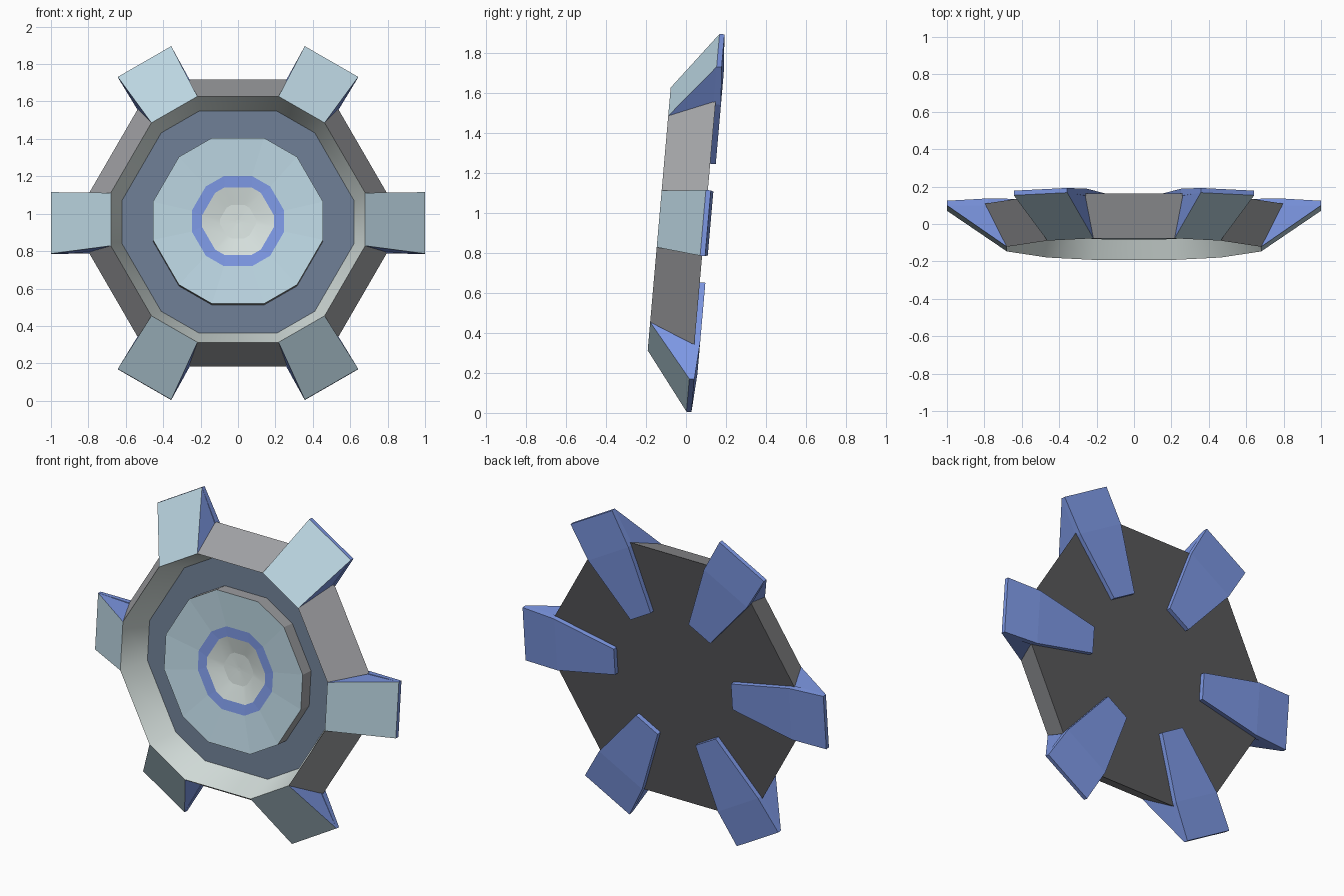
import bpy, bmesh
from math import pi, sqrt, radians
from mathutils import Matrix, Vector

cube = bpy.data.objects.get("Cube")
if cube:
    bpy.data.objects.remove(cube, do_unlink=True)


def material(name, rgb):
    lin = [((c / 255 + 0.055) / 1.055) ** 2.4 for c in rgb] + [1]
    m = bpy.data.materials.new(name)
    m.use_nodes = True
    m.diffuse_color = lin
    m.node_tree.nodes["Principled BSDF"].inputs["Base Color"].default_value = lin
    return m


PALE = material("pale blue", (188, 214, 226))
BLUE = material("blue", (125, 152, 228))
GREY = material("mid grey", (163, 164, 167))
LIGHT = material("light grey", (215, 225, 222))
SLATE = material("slate", (108, 124, 146))
DARK = material("dark grey", (88, 88, 90))

# The whole disc leans back a little
TILT = Matrix.Translation((0, 0.095, 0.95)) @ Matrix.Rotation(radians(-5), 4, 'X')


def finish(name, bm, mats, matrix):
    mesh = bpy.data.meshes.new(name)
    bm.to_mesh(mesh)
    bm.free()
    for m in mats:
        mesh.materials.append(m)
    ob = bpy.data.objects.new(name, mesh)
    ob.matrix_world = matrix
    bpy.context.collection.objects.link(ob)
    return ob


def cut_hexagon(apothem, cut, depth):
    """Hexagon with its corners cut off at a given distance from the middle."""
    half = (apothem * 2 / sqrt(3) - cut) * sqrt(3)
    return [Matrix.Rotation(-k * pi / 3, 4, 'Y') @ Vector((cut, depth, s * half))
            for k in range(6) for s in (-1, 1)]


def lofted(name, rings, bands, mats, smooth=(), caps=()):
    """Join rings with bands; caps are (ring, material) pairs."""
    bm = bmesh.new()
    loops = [[bm.verts.new(p) for p in cut_hexagon(*r)] for r in rings]
    for b, (lo, hi) in enumerate(zip(loops, loops[1:])):
        for i in range(12):
            j = (i + 1) % 12
            f = bm.faces.new((lo[i], lo[j], hi[j], hi[i]))
            f.material_index = mats.index(bands[b])
            f.smooth = b in smooth
    for ring, mat in caps:
        f = bm.faces.new(loops[ring])
        f.material_index = mats.index(mat)
    for loop in loops:
        for i in range(12):
            e = bm.edges.get((loop[i], loop[(i + 1) % 12]))
            e.smooth = False
    bmesh.ops.recalc_face_normals(bm, faces=bm.faces)
    return finish(name, bm, mats, TILT)


# Disc body: back, flank, inner bevel, floor, raised plate, coloured ring and dish
lofted("disc_body",
       [(0.77, 0.797, 0), (0.66, 0.68, -0.23), (0.595, 0.62, -0.06),
        (0.445, 0.455, -0.06), (0.445, 0.455, -0.14), (0.242, 0.247, -0.12),
        (0.182, 0.193, -0.115), (0.09, 0.095, -0.09), (0.01, 0.0105, -0.085)],
       [GREY, LIGHT, SLATE, GREY, PALE, BLUE, LIGHT, LIGHT],
       [GREY, LIGHT, SLATE, PALE, BLUE, DARK],
       smooth=(1, 6, 7), caps=((0, DARK), (8, LIGHT)))


def hull(bm, points):
    verts = [bm.verts.new((r, d, s * w)) for r, w, d in points for s in (-1, 1)]
    res = bmesh.ops.convex_hull(bm, input=verts)
    junk = [g for g in res["geom_interior"] if isinstance(g, bmesh.types.BMVert)]
    if junk:
        bmesh.ops.delete(bm, geom=junk, context='VERTS')


# Arms: a sloping wedge outside the rim and a strap across the back
TIP = [(1.0, 0.165, -0.01), (1.0, 0.165, 0.015)]
for k in range(6):
    bm = bmesh.new()
    hull(bm, TIP + [(0.68, 0.142, -0.23), (0.76, 0.155, 0)])
    hull(bm, TIP + [(0.78, 0.16, 0.028), (0.78, 0.16, -0.01),
                    (0.39, 0.08, 0.028), (0.39, 0.08, -0.01)])
    bmesh.ops.recalc_face_normals(bm, faces=bm.faces)
    for f in bm.faces:
        f.material_index = int(f.normal.y < -0.4 and f.normal.x > 0.4)
    bmesh.ops.dissolve_limit(bm, angle_limit=0.02, verts=bm.verts, edges=bm.edges,
                             delimit={'MATERIAL'})
    finish("arm_%d" % (k + 1), bm, [BLUE, PALE],
           TILT @ Matrix.Rotation(-k * pi / 3, 4, 'Y'))
